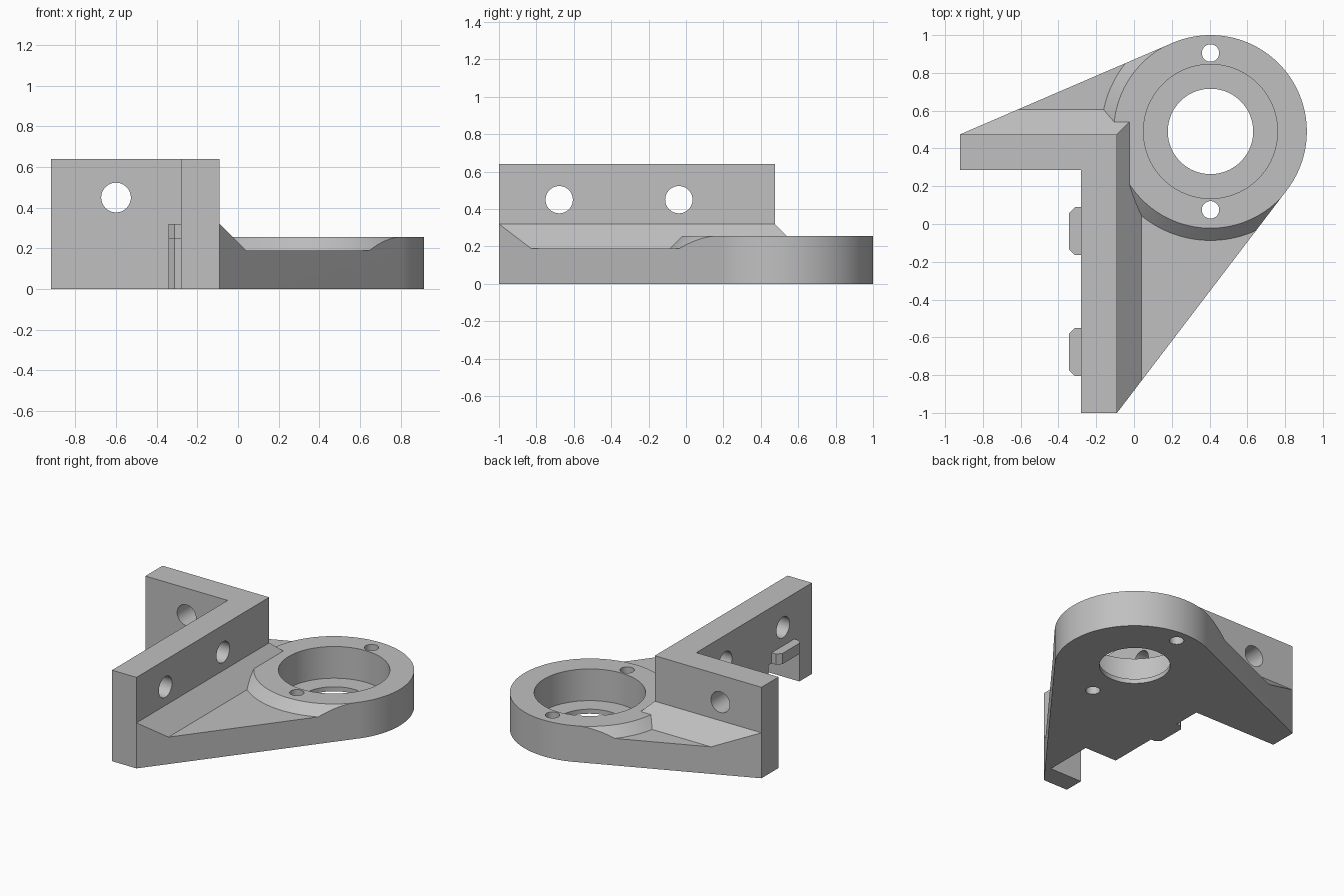
import bpy
import bmesh
from math import acos, atan2, cos, sin, hypot, pi, radians
from mathutils import Matrix, Vector

if "Cube" in bpy.data.objects:
    bpy.data.objects.remove(bpy.data.objects["Cube"])

RING = (0.405, 0.49)          # bearing axis
RADIUS = 0.51
FLOOR, RING_TOP, WALL_TOP = 0.19, 0.255, 0.64
WALL_X, WALL_Y = -0.09, 0.475  # outer faces of the corner wall
FAR = -1.8                     # oversize limit, trimmed by the outline

grey = bpy.data.materials.new("plain grey")
grey.use_nodes = True
colour = (0.53, 0.53, 0.53, 1)
grey.diffuse_color = colour
grey.node_tree.nodes["Principled BSDF"].inputs["Base Color"].default_value = colour


def add_object(name, bm):
    bmesh.ops.recalc_face_normals(bm, faces=bm.faces)
    mesh = bpy.data.meshes.new(name)
    bm.to_mesh(mesh)
    bm.free()
    mesh.materials.append(grey)
    obj = bpy.data.objects.new(name, mesh)
    bpy.context.collection.objects.link(obj)
    return obj


def loft(name, low, high, z0, z1):
    """Solid between two matching outlines at two heights."""
    bm = bmesh.new()
    a = [bm.verts.new((x, y, z0)) for x, y in low]
    b = [bm.verts.new((x, y, z1)) for x, y in high]
    bm.faces.new(a)
    bm.faces.new(b)
    for i in range(len(a)):
        j = (i + 1) % len(a)
        bm.faces.new((a[i], a[j], b[j], b[i]))
    return add_object(name, bm)


def rect(x0, x1, y0, y1):
    return [(x0, y0), (x1, y0), (x1, y1), (x0, y1)]


def box(name, x0, x1, y0, y1, z0, z1):
    return loft(name, rect(x0, x1, y0, y1), rect(x0, x1, y0, y1), z0, z1)


def cylinder(name, centre, r0, length, axis="Z", r1=None, segments=96):
    bm = bmesh.new()
    turn = {"Z": Matrix(), "X": Matrix.Rotation(pi / 2, 4, "Y"),
            "Y": Matrix.Rotation(pi / 2, 4, "X")}[axis]
    bmesh.ops.create_cone(bm, cap_ends=True, segments=segments, radius1=r0,
                          radius2=r0 if r1 is None else r1, depth=length,
                          matrix=Matrix.Translation(Vector(centre)) @ turn)
    return add_object(name, bm)


def combine(target, tool, operation):
    mod = target.modifiers.new("boolean", "BOOLEAN")
    mod.object, mod.operation, mod.solver = tool, operation, "EXACT"
    bpy.context.view_layer.objects.active = target
    bpy.ops.object.modifier_apply(modifier=mod.name)
    bpy.data.objects.remove(tool)


def tangent(point, side):
    dx, dy = point[0] - RING[0], point[1] - RING[1]
    return atan2(dy, dx) + side * acos(RADIUS / hypot(dx, dy))


# Footprint: corner wall joined to the ring by two tangent edges
front_tip, side_tip = (WALL_X, -1), (-0.92, WALL_Y)
start = tangent(front_tip, 1)
end = tangent(side_tip, -1) % (2 * pi)
STEPS = 72
footprint = [side_tip, (-0.92, 0.285), (-0.28, 0.285), (-0.28, -1), front_tip]
for i in range(STEPS + 1):
    a = start + (end - start) * i / STEPS
    footprint.append((RING[0] + RADIUS * cos(a), RING[1] + RADIUS * sin(a)))

# Floor slab, chamfered ring boss, sloped wall foot and wall, all oversize
bracket = box("bearing_bracket", FAR, 1.8, FAR, 1.8, -0.1, FLOOR)
cone_z, lip = 0.1, RADIUS + 0.002
boss = cylinder("ring_boss", (*RING, (cone_z + RING_TOP) / 2),
                lip + RING_TOP - cone_z, RING_TOP - cone_z, r1=lip, segments=144)
combine(bracket, boss, "UNION")
foot = loft("wall_foot", rect(FAR, WALL_X + 0.22, FAR, WALL_Y + 0.22),
            rect(FAR, WALL_X - 0.08, FAR, WALL_Y - 0.08), 0.1, 0.4)
combine(bracket, foot, "UNION")
combine(bracket, box("wall", FAR + 0.1, WALL_X, FAR + 0.1, WALL_Y, 0.05, WALL_TOP), "UNION")

# Trim everything to the footprint
combine(bracket, loft("footprint", footprint, footprint, 0, 0.9), "INTERSECT")

# Chamfered locating tabs on the inner wall face
TAB_Y = (-0.678, -0.038)
for y in TAB_Y:
    tab = [(-0.2, y - 0.127), (-0.2, y + 0.127), (-0.313, y + 0.127),
           (-0.343, y + 0.097), (-0.343, y - 0.097), (-0.313, y - 0.127)]
    combine(bracket, loft("locating_tab", tab, tab, 0, 0.32), "UNION")

# Slot under the front tab
combine(bracket, box("slot", -0.5, -0.03, -0.86, -0.515, -0.1, 0.245), "DIFFERENCE")

# Bearing seat, shaft hole and two screw holes
combine(bracket, cylinder("bearing_seat", (*RING, 0.282), 0.355, 0.5), "DIFFERENCE")
combine(bracket, cylinder("shaft_hole", (*RING, 0), 0.226, 1), "DIFFERENCE")
for side in (-1, 1):
    spot = (RING[0], RING[1] + side * 0.415, 0)
    combine(bracket, cylinder("screw_hole", spot, 0.046, 1, segments=48), "DIFFERENCE")

# Mounting holes through the walls
for y in TAB_Y:
    combine(bracket, cylinder("wall_hole", (-0.2, y, 0.45), 0.073, 0.6, "X", segments=48),
            "DIFFERENCE")
combine(bracket, cylinder("wall_hole", (-0.6, 0.4, 0.45), 0.073, 0.8, "Y", segments=48),
        "DIFFERENCE")

# Smooth the round surfaces, keep the edges sharp
bpy.ops.object.select_all(action="DESELECT")
bracket.select_set(True)
bpy.context.view_layer.objects.active = bracket
bpy.ops.object.shade_smooth_by_angle(angle=radians(25))
